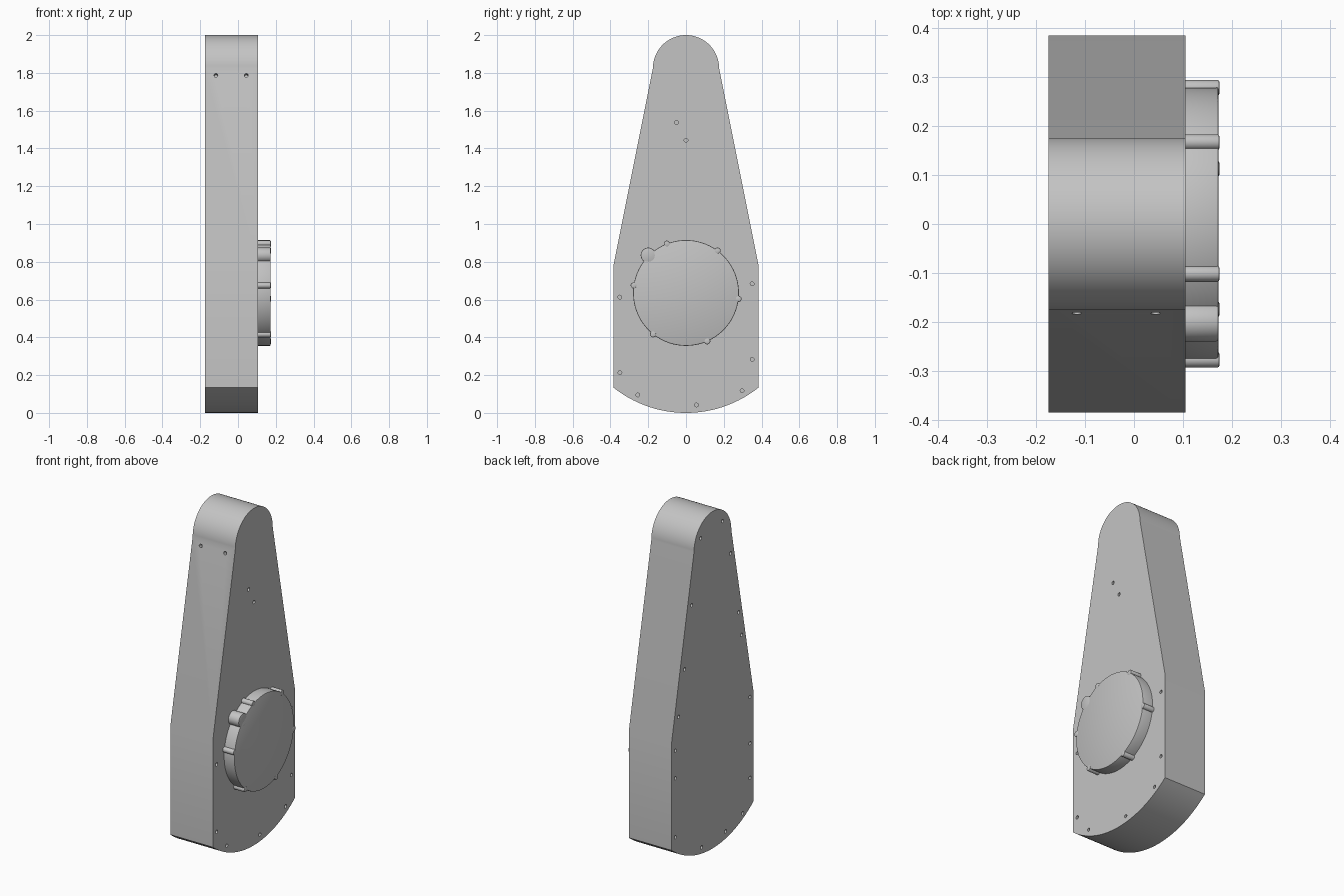
import bpy, bmesh
from math import sin, cos, pi, atan2, hypot
from mathutils import Matrix, Vector

if "Cube" in bpy.data.objects:
    bpy.data.objects.remove(bpy.data.objects["Cube"])

grey = bpy.data.materials.new("housing grey")
grey.use_nodes = True
grey.diffuse_color = (0.55, 0.55, 0.55, 1)
grey.node_tree.nodes["Principled BSDF"].inputs["Base Color"].default_value = (0.55, 0.55, 0.55, 1)

LEFT, RIGHT = -0.175, 0.105      # side faces of the housing
COVER_Z, COVER_R = 0.635, 0.28   # round cover


def finish(name, bm):
    mesh = bpy.data.meshes.new(name)
    bmesh.ops.recalc_face_normals(bm, faces=bm.faces)
    bm.to_mesh(mesh)
    bm.free()
    ob = bpy.data.objects.new(name, mesh)
    bpy.context.collection.objects.link(ob)
    mesh.materials.append(grey)
    return ob


def activate(ob):
    bpy.ops.object.select_all(action='DESELECT')
    ob.select_set(True)
    bpy.context.view_layer.objects.active = ob


def smooth(ob):
    activate(ob)
    bpy.ops.object.shade_smooth_by_angle(angle=pi / 6)


def add_cylinder(bm, centre, axis, radius, length, sides):
    turn = Vector((0, 0, 1)).rotation_difference(Vector(axis)).to_matrix().to_4x4()
    bmesh.ops.create_cone(bm, cap_ends=True, segments=sides, radius1=radius, radius2=radius,
                          depth=length, matrix=Matrix.Translation(centre) @ turn)


def side_disc(name, y, z, radius, top, sides, bevel):
    """Round part standing on the right-hand face, with a softened outer rim."""
    bm = bmesh.new()
    base = RIGHT - 0.01
    add_cylinder(bm, ((base + top) / 2, y, z), (1, 0, 0), radius, top - base, sides)
    rim = [e for e in bm.edges if all(v.co.x > top - 0.001 for v in e.verts)]
    bmesh.ops.bevel(bm, geom=rim, offset=bevel, segments=2, profile=0.5, affect='EDGES')
    smooth(finish(name, bm))


def arc(cz, r, start, end, n):
    return [(r * cos(start + (end - start) * i / n), cz + r * sin(start + (end - start) * i / n))
            for i in range(n + 1)]


# Housing: tapered plate with a round top and a curved bottom
half, low, shoulder, top_r = 0.385, 0.135, 0.775, 0.175
sag_r = (half ** 2 + low ** 2) / (2 * low)
a = atan2(low - sag_r, half)
outline = arc(sag_r, sag_r, -pi - a, a, 40)
outline += [(half, shoulder)] + arc(2 - top_r, top_r, 0, pi, 48) + [(-half, shoulder)]
bm = bmesh.new()
face = bm.faces.new([bm.verts.new((LEFT, y, z)) for y, z in outline])
side = bmesh.ops.extrude_face_region(bm, geom=[face])
bmesh.ops.translate(bm, vec=(RIGHT - LEFT, 0, 0),
                    verts=[g for g in side["geom"] if isinstance(g, bmesh.types.BMVert)])
housing = finish("housing", bm)

# Screw holes, sunk into both sides and the front slope
right_holes = [(-0.05, 1.537), (0, 1.443), (0.35, 0.683), (-0.35, 0.613), (0.35, 0.283),
               (-0.35, 0.213), (0.297, 0.117), (-0.255, 0.095), (0.055, 0.042)]
left_holes = [(-0.094, 1.907), (0.113, 1.884), (-0.169, 1.686), (0.197, 1.518), (-0.244, 1.308),
              (-0.272, 1.163), (0.263, 1.163), (0.319, 0.902), (0.35, 0.714), (0.35, 0.55),
              (0.35, 0.2), (0.103, 0.045), (-0.122, 0.054), (-0.282, 0.1), (-0.35, 0.285),
              (-0.35, 0.49), (-0.35, 0.765)]
bm = bmesh.new()
for x, holes in ((RIGHT, right_holes), (LEFT, left_holes)):
    for y, z in holes:
        add_cylinder(bm, (x, y, z), (1, 0, 0), 0.01, 0.08, 16)
for x in (-0.117, 0.044):
    add_cylinder(bm, (x, -0.183, 1.787), (0, -1, 0.2), 0.01, 0.08, 16)
cutter = finish("hole_cutter", bm)
cutter.hide_render = True
cut = housing.modifiers.new("holes", 'BOOLEAN')
cut.operation, cut.solver, cut.object = 'DIFFERENCE', 'EXACT', cutter
activate(housing)
bpy.ops.object.modifier_apply(modifier=cut.name)
bpy.data.objects.remove(cutter)
smooth(housing)

# Round cover with a boss and screw lugs on its rim
side_disc("cover", 0, COVER_Z, COVER_R, 0.173, 96, 0.005)
side_disc("cover_boss", -0.2, 0.835, 0.04, 0.173, 32, 0.005)
lugs = [(0.17, 0.863), (0.28, 0.603), (0.115, 0.374), (-0.177, 0.413), (-0.278, 0.675), (-0.102, 0.897)]
for i, (y, z) in enumerate(lugs):
    scale = COVER_R / hypot(y, z - COVER_Z)
    side_disc(f"cover_lug_{i + 1}", y * scale, COVER_Z + (z - COVER_Z) * scale, 0.016, 0.1745, 20, 0.004)
